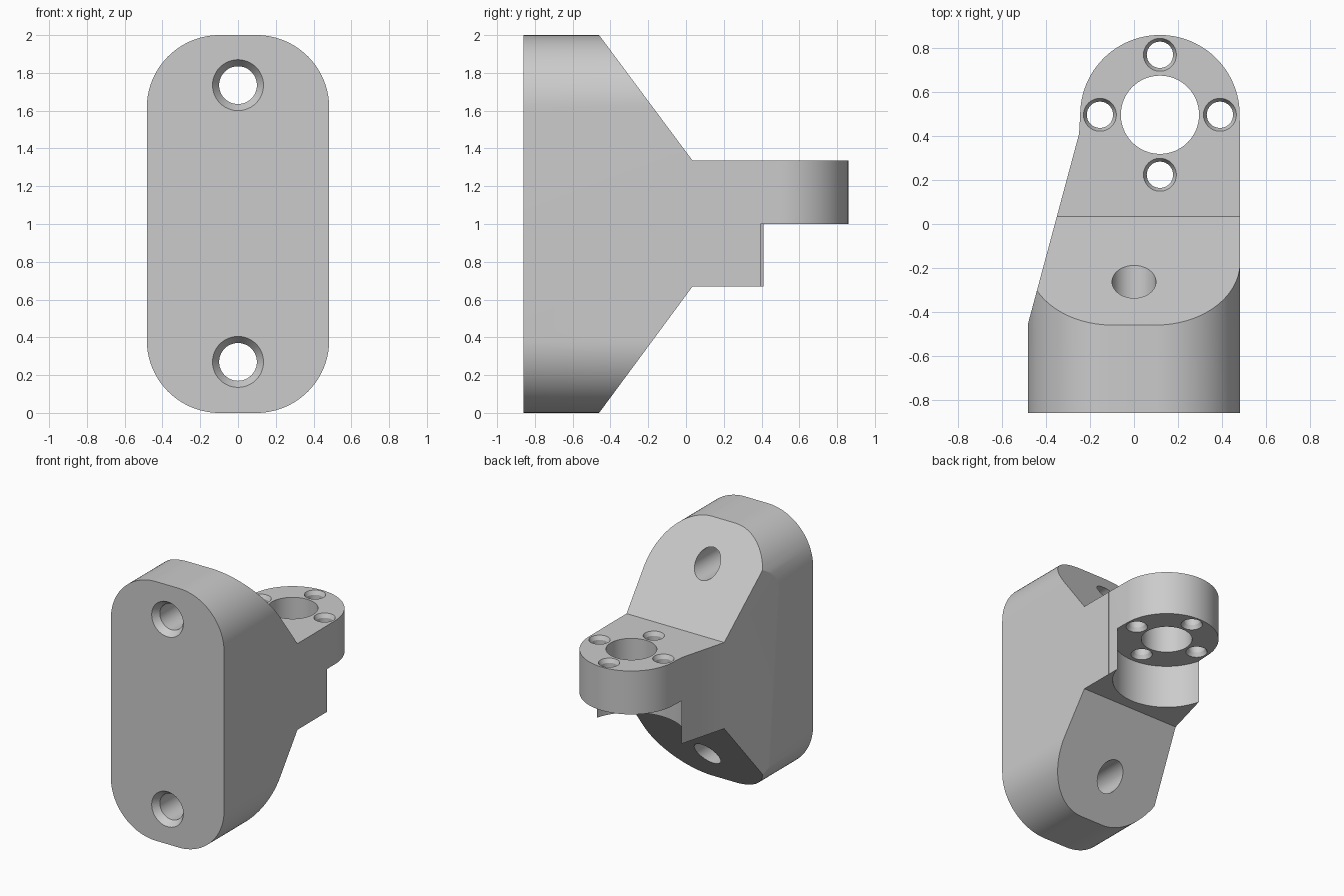
import bpy, bmesh
from math import sin, cos, pi, radians
from mathutils import Matrix, Vector

if "Cube" in bpy.data.objects:
    bpy.data.objects.remove(bpy.data.objects["Cube"])

grey = bpy.data.materials.new("plain grey")
grey.use_nodes = True
grey.diffuse_color = (0.6, 0.6, 0.6, 1)
grey.node_tree.nodes["Principled BSDF"].inputs["Base Color"].default_value = (0.6, 0.6, 0.6, 1)

HALF_W, CORNER = 0.483, 0.385          # mounting plate
RING_X, RING_Y, RING_R = 0.118, 0.497, 0.363
RING_LOW, ARM_LOW, ARM_TOP = 1.0, 0.67, 1.335


def arc(cx, cy, r, a0, a1, n=24):
    steps = [radians(a0 + (a1 - a0) * i / n) for i in range(n + 1)]
    return [(cx + r * cos(a), cy + r * sin(a)) for a in steps]


def to_object(name, bm, helper=True):
    bmesh.ops.recalc_face_normals(bm, faces=bm.faces)
    mesh = bpy.data.meshes.new(name)
    bm.to_mesh(mesh)
    bm.free()
    mesh.materials.append(grey)
    ob = bpy.data.objects.new(name, mesh)
    bpy.context.collection.objects.link(ob)
    ob.hide_render = helper
    return ob


def prism(name, outline, place, low, high, helper=True):
    """Extrude a closed outline; place maps (u, v, depth) to a point."""
    bm = bmesh.new()
    face = bm.faces.new([bm.verts.new(place(u, v, low)) for u, v in outline])
    new = bmesh.ops.extrude_face_region(bm, geom=[face])["geom"]
    shift = Vector(place(0, 0, high)) - Vector(place(0, 0, low))
    bmesh.ops.translate(bm, vec=shift, verts=[g for g in new if isinstance(g, bmesh.types.BMVert)])
    return to_object(name, bm, helper)


def lathe(name, profile, place, n=48):
    """Solid of revolution from (radius, height) rings; place is a matrix."""
    bm = bmesh.new()
    rings = [[bm.verts.new(place @ Vector((r * cos(2 * pi * i / n), r * sin(2 * pi * i / n), h)))
              for i in range(n)] for r, h in profile]
    for a, b in zip(rings, rings[1:]):
        for i in range(n):
            j = (i + 1) % n
            bm.faces.new((a[i], a[j], b[j], b[i]))
    bm.faces.new(rings[0])
    bm.faces.new(rings[-1])
    return to_object(name, bm)


# Outline of the plate seen from the front
c = HALF_W - CORNER
front = (arc(c, 2 - CORNER, CORNER, 0, 90) + arc(-c, 2 - CORNER, CORNER, 90, 180)
         + arc(-c, CORNER, CORNER, 180, 270) + arc(c, CORNER, CORNER, 270, 360))
bracket = prism("bracket", front, lambda u, v, d: (u, d, v), -0.86, 0.95, helper=False)

# Outline from above: tapered arm ending in the round clamp
plan = ([(-HALF_W, -0.46), (-HALF_W, -1), (HALF_W + 0.1, -1), (HALF_W + 0.1, 0.3),
         (RING_X + RING_R + 0.0015, 0.3)]
        + arc(RING_X, RING_Y, RING_R, 0, 180, 48) + [(-0.25, 0.41)])
plan[0] = (-HALF_W - 0.001, -0.46)
plan[1] = (-HALF_W - 0.001, -1)
plan_block = prism("plan_block", plan, lambda u, v, d: (u, v, d), -0.1, 2.1)

# Outline from the side: sloped gussets above and below the arm
side = [(-1, -0.1), (-0.46, -0.1), (-0.46, 0), (0.035, ARM_LOW), (1, ARM_LOW),
        (1, ARM_TOP), (0.035, ARM_TOP), (-0.46, 2), (-0.46, 2.1), (-1, 2.1)]
side_block = prism("side_block", side, lambda u, v, d: (d, u, v), -0.7, 0.7)

# Clearance below the clamp, its bore, and the countersunk screw holes
cutters = []
cutters.append(lathe("clearance_cutter", [(0.378, 0), (0.378, RING_LOW)],
                     Matrix.Translation((RING_X, RING_Y, 0)), 96))
cutters.append(lathe("bore_cutter", [(0.178, 0.5), (0.178, 1.5)],
                     Matrix.Translation((RING_X, RING_Y, 0)), 64))
screw = [(0.09, RING_LOW - 0.03), (0.06, RING_LOW + 0.03),
         (0.06, ARM_TOP - 0.03), (0.09, ARM_TOP + 0.03)]
for i in range(4):
    a = i * pi / 2
    spot = (RING_X + 0.273 * cos(a), RING_Y + 0.273 * sin(a), 0)
    cutters.append(lathe("screw_cutter", screw, Matrix.Translation(spot), 32))
bolt = [(0.17, -0.05), (0.1, 0.05), (0.1, 1.2)]
for z in (0.27, 1.735):
    cutters.append(lathe("bolt_cutter", bolt,
                         Matrix.Translation((0, -0.86, z)) @ Matrix.Rotation(-pi / 2, 4, "X")))

for tool, mode in [(plan_block, "INTERSECT"), (side_block, "INTERSECT")] + [(t, "DIFFERENCE") for t in cutters]:
    mod = bracket.modifiers.new(tool.name, "BOOLEAN")
    mod.operation, mod.solver, mod.object = mode, "EXACT", tool

# Bake the cuts, then drop the cutters
bpy.context.view_layer.update()
graph = bpy.context.evaluated_depsgraph_get()
baked = bpy.data.meshes.new_from_object(bracket.evaluated_get(graph))
bracket.modifiers.clear()
bracket.data = baked
for tool in [plan_block, side_block] + cutters:
    bpy.data.objects.remove(tool)

bpy.ops.object.select_all(action="DESELECT")
bracket.select_set(True)
bpy.context.view_layer.objects.active = bracket
bpy.ops.object.shade_smooth_by_angle(angle=radians(25))
